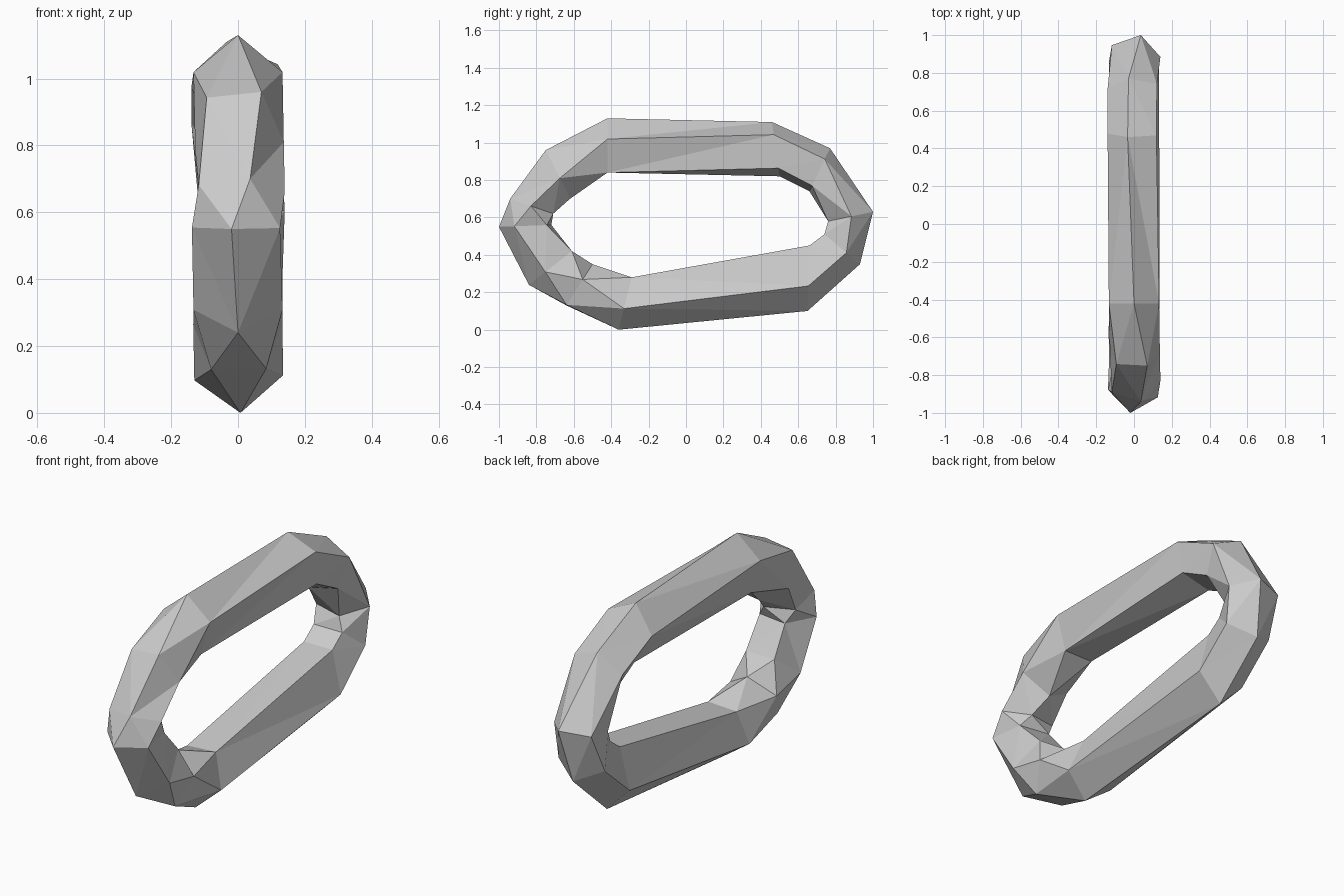
import bpy
import bmesh
from math import sin, cos, radians

if "Cube" in bpy.data.objects:
    bpy.data.objects.remove(bpy.data.objects["Cube"])

SIDES = 5
RADIUS = 0.14

# Stations round the link: outer (y, z), inner (y, z), twist of the section in degrees
STATIONS = [
    (-1.00, 0.55, -0.72, 0.56, -8),
    (-0.94, 0.70, -0.71, 0.62, 15),
    (-0.75, 0.96, -0.62, 0.70, 30),
    (-0.42, 1.13, -0.42, 0.84, 0),
    (0.46, 1.11, 0.50, 0.82, -14),
    (0.77, 0.97, 0.66, 0.74, -12),
    (1.00, 0.63, 0.76, 0.58, 15),
    (0.93, 0.35, 0.74, 0.51, 0),
    (0.65, 0.10, 0.66, 0.45, 0),
    (-0.36, 0.00, -0.29, 0.28, 3),
    (-0.64, 0.13, -0.50, 0.35, -35),
    (-0.84, 0.24, -0.61, 0.42, 0),
]


def section(bm, oy, oz, iy, iz, twist):
    """Pentagon spanning from the outer to the inner outline of the link."""
    angles = [radians(twist + 360 * k / SIDES) for k in range(SIDES)]
    depth = [-cos(a) for a in angles]
    low, high = min(depth), max(depth)
    ring = []
    for a, d in zip(angles, depth):
        t = (d - low) / (high - low)
        ring.append(bm.verts.new((RADIUS * sin(a), oy + (iy - oy) * t, oz + (iz - oz) * t)))
    return ring


# Chain link: faceted bar swept round a closed oval
bm = bmesh.new()
rings = [section(bm, *s) for s in STATIONS]
for i, ring in enumerate(rings):
    nxt = rings[(i + 1) % len(rings)]
    for k in range(SIDES):
        j = (k + 1) % SIDES
        bm.faces.new((ring[k], ring[j], nxt[j], nxt[k]))
bmesh.ops.triangulate(bm, faces=bm.faces[:])
bmesh.ops.recalc_face_normals(bm, faces=bm.faces[:])

mesh = bpy.data.meshes.new("chain_link")
bm.to_mesh(mesh)
bm.free()
link = bpy.data.objects.new("chain_link", mesh)
bpy.context.collection.objects.link(link)
